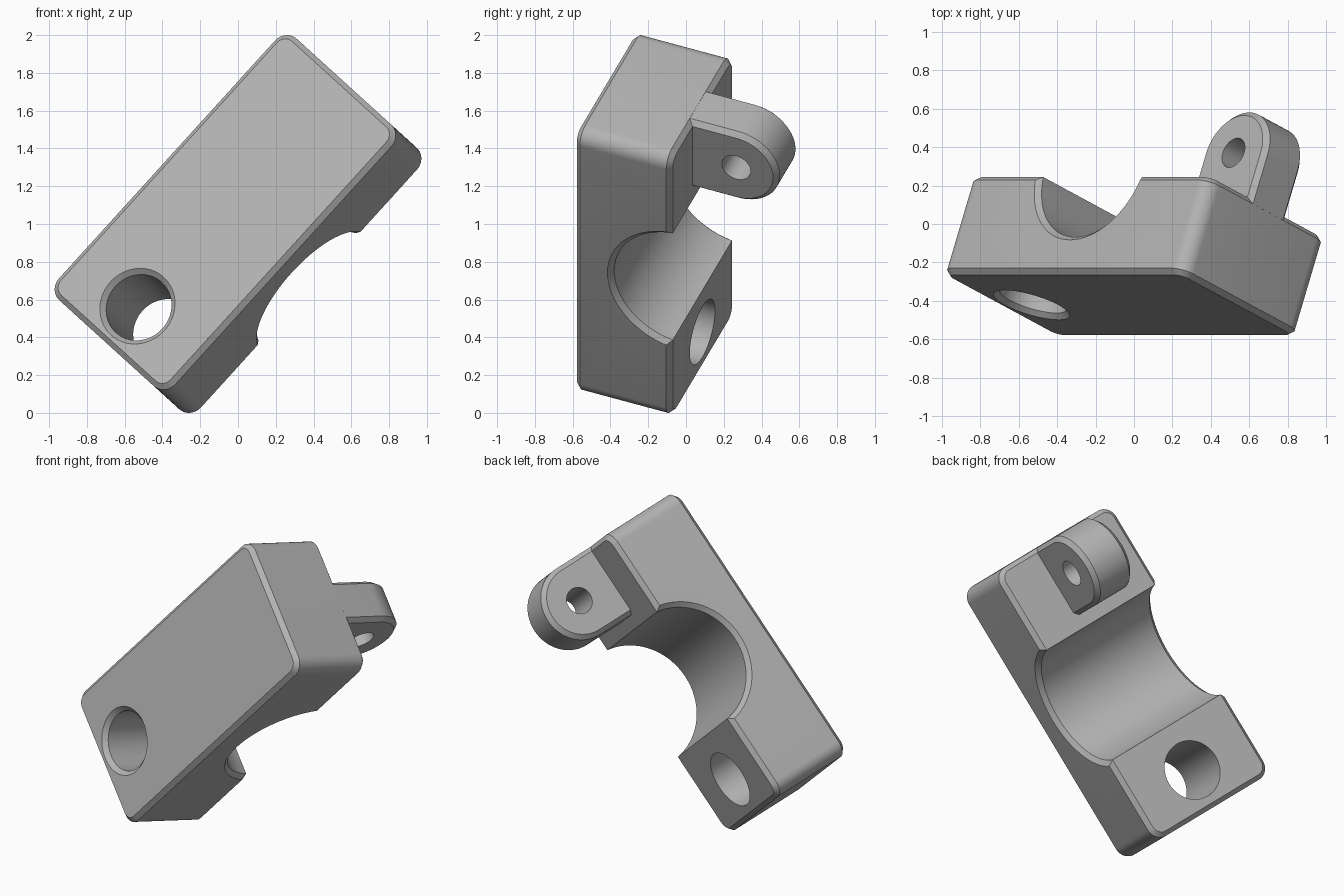
import bpy, bmesh, math
from mathutils import Matrix, Vector

if "Cube" in bpy.data.objects:
    bpy.data.objects.remove(bpy.data.objects["Cube"])

# Local frame: x = width, y = length, z = depth (towards the split face)
HALF_W, HALF_L, HALF_D = 0.4485, 0.935, 0.2735
CHAMFER, CORNER = 0.027, 0.085
BORE_R, BORE_Z = 0.385, HALF_D + 0.05
BOLT_Y, BOLT_R = -0.68, 0.18
LUG_Y, LUG_Z, LUG_R, LUG_HALF, PIN_R = 0.698, 0.5225, 0.2365, 0.14, 0.082

grey = bpy.data.materials.new("plain_grey")
grey.use_nodes = True
colour = (0.45, 0.45, 0.45, 1)
grey.diffuse_color = colour
grey.node_tree.nodes["Principled BSDF"].inputs["Base Color"].default_value = colour


def loft(name, rings):
    """Closed solid through rings that share a point count."""
    bm = bmesh.new()
    loops = [[bm.verts.new(p) for p in ring] for ring in rings]
    n = len(loops[0])
    for a, b in zip(loops, loops[1:]):
        for i in range(n):
            j = (i + 1) % n
            bm.faces.new((a[i], a[j], b[j], b[i]))
    bm.faces.new(loops[0][::-1])
    bm.faces.new(loops[-1])
    bmesh.ops.recalc_face_normals(bm, faces=bm.faces[:])
    mesh = bpy.data.meshes.new(name)
    bm.to_mesh(mesh)
    bm.free()
    mesh.materials.append(grey)
    obj = bpy.data.objects.new(name, mesh)
    bpy.context.collection.objects.link(obj)
    return obj


def arc(cx, cy, r, start, end, steps):
    for i in range(steps + 1):
        t = math.radians(start + (end - start) * i / steps)
        yield cx + r * math.cos(t), cy + r * math.sin(t)


def block_ring(inset, z):
    """Rounded rectangle, inset from the full outline."""
    x, y = HALF_W - CORNER, HALF_L - CORNER
    corners = [(x, y), (-x, y), (-x, -y), (x, -y)]
    return [(px, py, z) for k, (cx, cy) in enumerate(corners)
            for px, py in arc(cx, cy, CORNER - inset, 90 * k, 90 * k + 90, 10)]


def lug_ring(inset, x):
    """Tongue outline with a round tip and a buried base."""
    r = LUG_R - inset
    pts = [(LUG_Y + r, 0.1)] + list(arc(LUG_Y, LUG_Z, r, 0, 180, 36)) + [(LUG_Y - r, 0.1)]
    return [(x, y, z) for y, z in pts]


def round_cutter(name, profile, centre, axis):
    """Turned cutter from (position, radius) pairs along the x or z axis."""
    rings = []
    for pos, r in profile:
        pts = list(arc(centre[0], centre[1], r, 0, 360, 72))[:-1]
        rings.append([(pos, a, b) if axis == "x" else (a, b, pos) for a, b in pts])
    return loft(name, rings)


def combine(obj, other, operation):
    """Apply a boolean and remove the second solid."""
    mod = obj.modifiers.new(operation.lower(), "BOOLEAN")
    mod.operation, mod.object, mod.solver = operation, other, "EXACT"
    bpy.context.view_layer.update()
    result = obj.evaluated_get(bpy.context.evaluated_depsgraph_get())
    mesh = bpy.data.meshes.new_from_object(result)
    obj.modifiers.clear()
    obj.data = mesh
    bpy.data.objects.remove(other)


# Main block, chamfered around both large faces
clamp = loft("clamp_half", [block_ring(CHAMFER, -HALF_D), block_ring(0, CHAMFER - HALF_D),
                            block_ring(0, HALF_D - CHAMFER), block_ring(CHAMFER, HALF_D)])

# Half-round bore with flared ends
w, e = HALF_W, 0.05
bore = round_cutter("bore_cutter", [(-w - e, BORE_R + CHAMFER + e), (CHAMFER - w, BORE_R),
                                    (w - CHAMFER, BORE_R), (w + e, BORE_R + CHAMFER + e)],
                    (0, BORE_Z), "x")
combine(clamp, bore, "DIFFERENCE")

# Bolt hole, countersunk on the outer face
d = HALF_D
bolt = round_cutter("bolt_cutter", [(-d - e, BOLT_R + CHAMFER + e), (CHAMFER - d, BOLT_R),
                                    (d + e, BOLT_R)], (0, BOLT_Y), "z")
combine(clamp, bolt, "DIFFERENCE")

# Hinge lug with its pin hole
h = LUG_HALF
lug = loft("hinge_lug", [lug_ring(CHAMFER, -h), lug_ring(0, CHAMFER - h),
                         lug_ring(0, h - CHAMFER), lug_ring(CHAMFER, h)])
pin = round_cutter("pin_cutter", [(-h - e, PIN_R), (h + e, PIN_R)], (LUG_Y, LUG_Z), "x")
combine(lug, pin, "DIFFERENCE")
combine(clamp, lug, "UNION")

# Tilt the part into its resting pose
length = Vector((0.672, 0, 0.74)).normalized()
width = Vector((-0.74, 0.4, 0.672)).normalized()
depth = width.cross(length).normalized()
turn = Matrix((width, length, depth)).transposed().to_4x4()
clamp.data.transform(Matrix.Translation((0, -0.167, 1.0)) @ turn)

# Smooth curves, crisp edges
bpy.ops.object.select_all(action="DESELECT")
clamp.select_set(True)
bpy.context.view_layer.objects.active = clamp
bpy.ops.object.shade_smooth_by_angle(angle=math.radians(30))
